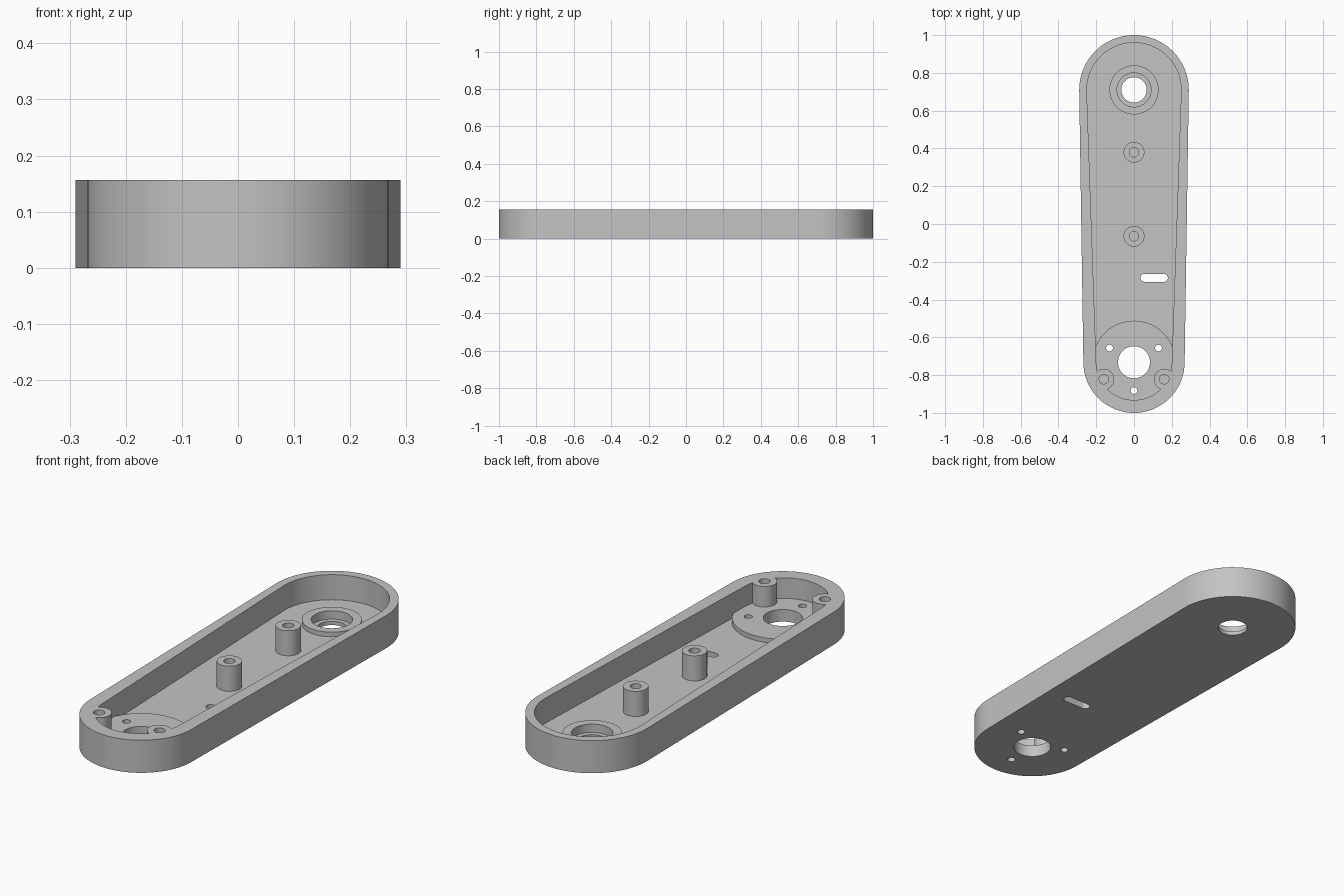
import bpy, bmesh
from math import sin, cos, pi, asin

HEIGHT, FLOOR, PAD = 0.156, 0.036, 0.058
PIVOT_Y, MOTOR_Y = 0.71, -0.732

if "Cube" in bpy.data.objects:
    bpy.data.objects.remove(bpy.data.objects["Cube"], do_unlink=True)

grey = bpy.data.materials.new("plain grey")
grey.use_nodes = True
colour = (0.55, 0.55, 0.55, 1)
grey.diffuse_color = colour
grey.node_tree.nodes["Principled BSDF"].inputs["Base Color"].default_value = colour


def arc(x, y, r, start, end, steps):
    return [(x + r * cos(start + (end - start) * i / steps),
             y + r * sin(start + (end - start) * i / steps)) for i in range(steps + 1)]


def tapered_outline(r_back, r_front):
    """Two round ends joined by their common tangents."""
    t = asin((r_back - r_front) / (PIVOT_Y - MOTOR_Y))
    return (arc(0, PIVOT_Y, r_back, -t, pi + t, 48)
            + arc(0, MOTOR_Y, r_front, pi + t, 2 * pi - t, 48))


def prism(name, outline, z0, z1):
    bm = bmesh.new()
    face = bm.faces.new([bm.verts.new((x, y, z0)) for x, y in outline])
    side = bmesh.ops.extrude_face_region(bm, geom=[face])
    for v in side["geom"]:
        if isinstance(v, bmesh.types.BMVert):
            v.co.z = z1
    bmesh.ops.recalc_face_normals(bm, faces=bm.faces)
    mesh = bpy.data.meshes.new(name)
    bm.to_mesh(mesh)
    bm.free()
    mesh.materials.append(grey)
    obj = bpy.data.objects.new(name, mesh)
    bpy.context.collection.objects.link(obj)
    return obj


def disc(name, x, y, r, z0, z1, sides=48):
    return prism(name, arc(x, y, r, 0, 2 * pi, sides)[:-1], z0, z1)


def combine(target, tool, operation):
    bpy.context.view_layer.objects.active = target
    mod = target.modifiers.new(tool.name, "BOOLEAN")
    mod.operation, mod.solver, mod.object = operation, "EXACT", tool
    bpy.ops.object.modifier_apply(modifier=mod.name)
    bpy.data.objects.remove(tool, do_unlink=True)


# Tapered tray with a hollow top
body = prism("arm_housing", tapered_outline(0.29, 0.268), 0, HEIGHT)
combine(body, prism("cavity", tapered_outline(0.25, 0.2), FLOOR, 0.3), "DIFFERENCE")

# Raised pads around the two large holes
combine(body, disc("motor_pad", 0, MOTOR_Y, 0.22, 0.015, PAD, 80), "UNION")
combine(body, disc("bearing_ring", 0, PIVOT_Y, 0.13, 0.015, PAD, 64), "UNION")

# Screw posts, flush with the rim, with blind holes
posts = [(0, 0.38), (0, -0.065), (-0.16, -0.822), (0.16, -0.822)]
for x, y in posts:
    combine(body, disc("screw_post", x, y, 0.055, 0.02, HEIGHT), "UNION")
for x, y in posts:
    combine(body, disc("screw_hole", x, y, 0.025, FLOOR + 0.002, 0.3, 32), "DIFFERENCE")

# Bearing seat and shaft hole
combine(body, disc("bearing_seat", 0, PIVOT_Y, 0.09, 0.018, 0.3), "DIFFERENCE")
combine(body, disc("shaft_hole", 0, PIVOT_Y, 0.067, -0.1, 0.3), "DIFFERENCE")

# Motor hole with three mounting holes around it
combine(body, disc("motor_hole", 0, MOTOR_Y, 0.085, -0.1, 0.3), "DIFFERENCE")
for k in range(3):
    a = pi / 6 + k * 2 * pi / 3
    combine(body, disc("mount_hole", 0.15 * cos(a), MOTOR_Y + 0.15 * sin(a),
                       0.018, -0.1, 0.3, 24), "DIFFERENCE")

# Cable slot through the floor
slot = arc(0.158, -0.285, 0.021, -pi / 2, pi / 2, 16) + arc(0.055, -0.285, 0.021, pi / 2, 3 * pi / 2, 16)
combine(body, prism("cable_slot", slot, -0.1, 0.3), "DIFFERENCE")

# Smooth curved walls, sharp rims
bpy.ops.object.select_all(action="DESELECT")
body.select_set(True)
bpy.context.view_layer.objects.active = body
bpy.ops.object.shade_smooth_by_angle(angle=pi / 6)
